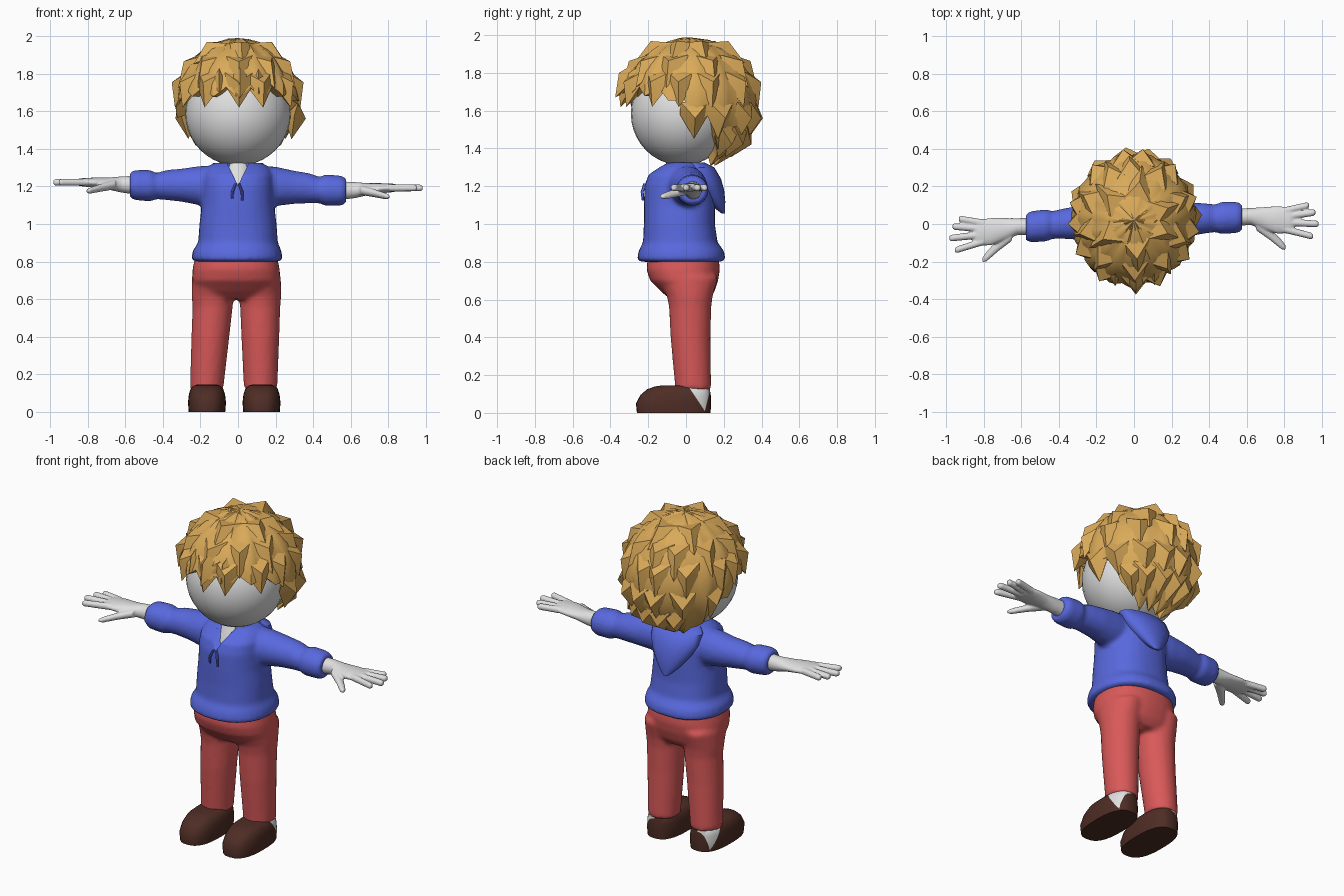
import bpy, bmesh, math, random
from mathutils import Vector

if "Cube" in bpy.data.objects:
    bpy.data.objects.remove(bpy.data.objects["Cube"])

random.seed(4)


def mat(name, rgb):
    m = bpy.data.materials.new(name)
    m.diffuse_color = (*rgb, 1)
    m.use_nodes = True
    m.node_tree.nodes["Principled BSDF"].inputs["Base Color"].default_value = m.diffuse_color
    return m


SKIN = mat("pale grey skin", (0.74, 0.74, 0.74))
HAIR = mat("golden hair", (0.70, 0.40, 0.10))
BLUE = mat("blue cloth", (0.098, 0.14, 0.73))
RED = mat("red cloth", (0.70, 0.10, 0.10))
BROWN = mat("brown leather", (0.076, 0.026, 0.018))


def finish(bm, name, *mats, angle=40, voxel=0, smooth=2):
    bmesh.ops.recalc_face_normals(bm, faces=bm.faces)
    me = bpy.data.meshes.new(name)
    bm.to_mesh(me)
    bm.free()
    ob = bpy.data.objects.new(name, me)
    bpy.context.collection.objects.link(ob)
    for m in mats:
        me.materials.append(m)
    me.polygons.foreach_set("use_smooth", [True] * len(me.polygons))
    if voxel:  # blend overlapping volumes into one skin
        r = ob.modifiers.new("blend", 'REMESH')
        r.mode, r.voxel_size, r.use_smooth_shade = 'VOXEL', voxel, True
        s = ob.modifiers.new("soften", 'SMOOTH')
        s.factor, s.iterations = 0.5, smooth
    else:
        bpy.ops.object.select_all(action='DESELECT')
        ob.select_set(True)
        bpy.context.view_layer.objects.active = ob
        bpy.ops.object.shade_smooth_by_angle(angle=math.radians(angle))
    return ob


def loft(bm, rings, axis='z', seg=24, power=2.0):
    """Rings are (x, y, z, r1, r2); cross-sections lie across the axis."""
    loops = []
    for x, y, z, r1, r2 in rings:
        loop = []
        for i in range(seg):
            a = math.tau * i / seg
            c, s = math.cos(a), math.sin(a)
            u = math.copysign(abs(c) ** (2 / power), c) * r1
            v = math.copysign(abs(s) ** (2 / power), s) * r2
            off = (u, v, 0) if axis == 'z' else (0, u, v)
            loop.append(bm.verts.new(Vector((x, y, z)) + Vector(off)))
        loops.append(loop)
    for p, q in zip(loops, loops[1:]):
        for i in range(seg):
            j = (i + 1) % seg
            bm.faces.new((p[i], p[j], q[j], q[i]))
    bm.faces.new(loops[0][::-1])
    bm.faces.new(loops[-1])


def on_side(side, rings):
    """Place right-arm rings on either side; the arms differ slightly in pose."""
    out = []
    for x, y, z, r1, r2 in rings:
        k = min(1, max(0, (x - 0.15) / 0.4))
        if side < 0:
            y, z = y - 0.05 * k - 0.06 * max(0, x - 0.55), z + 0.03 * k
        out.append((side * x, y, z, r1, r2))
    return out


# Head and neck
bm = bmesh.new()
bmesh.ops.create_uvsphere(bm, u_segments=32, v_segments=20, radius=1)
for v in bm.verts:
    v.co = Vector((v.co.x * 0.28, v.co.y * 0.272 - 0.02, v.co.z * 0.275 + 1.585))
finish(bm, "head", SKIN)
bm = bmesh.new()
loft(bm, [(0, -0.06, 1.16, .10, .10), (0, -0.05, 1.24, .10, .10),
          (0, -0.03, 1.30, .075, .08), (0, -0.02, 1.36, .07, .075)])
finish(bm, "neck", SKIN)

# Hair shell: rows run from the crown to a jagged edge
C, R = Vector((0, 0.02, 1.64)), Vector((0.325, 0.355, 0.345))
EDGE = [(0, 1.70), (45, 1.71), (70, 1.69), (90, 1.62), (110, 1.54), (122, 1.44),
        (132, 1.35), (155, 1.33), (180, 1.34)]


def edge_z(deg):
    d = abs((deg + 180) % 360 - 180)
    for (a, z0), (b, z1) in zip(EDGE, EDGE[1:]):
        if d <= b:
            return z0 + (z1 - z0) * (d - a) / (b - a)


def shell(deg, phi, k=1.0):
    a = math.radians(deg)
    d = Vector((math.sin(phi) * math.sin(a), -math.sin(phi) * math.cos(a), math.cos(phi)))
    return C + Vector((d.x * R.x, d.y * R.y, d.z * R.z)) * k


bm = bmesh.new()
COLS, ROWS = 60, 9
crown = bm.verts.new(shell(0, 0, 1.01))
cols = []
for i in range(COLS):
    deg = 360 * i / COLS
    lock = (0, 0.5, 1, 0.6)[(i + 2) % 4]
    zig = edge_z(deg) + 0.025 - 0.055 * lock
    pe = math.acos(max(-0.93, (zig - C.z) / R.z))
    col = []
    for j in range(1, ROWS + 1):
        t = j / ROWS
        k = 1 + 0.045 * (lock - 0.4) * t + random.uniform(-0.014, 0.014)
        col.append(bm.verts.new(shell(deg, pe * t, k)))
    col.append(bm.verts.new(shell(deg, pe - 0.05, 0.68)))
    cols.append(col)
for i in range(COLS):
    p, q = cols[i], cols[(i + 1) % COLS]
    bm.faces.new((crown, p[0], q[0]))
    for j in range(ROWS):
        bm.faces.new((p[j], p[j + 1], q[j + 1], q[j]))
finish(bm, "hair", HAIR, angle=35)

# Loose hair tufts lying on the shell
bm = bmesh.new()
TIERS = [(0.45, 6, 0.17), (0.85, 10, 0.17), (1.2, 13, 0.15), (1.7, 7, 0.15), (2.1, 5, 0.14)]
for phi, n, length in TIERS:
    for i in range(n):
        deg = 360 * (i + random.uniform(-0.25, 0.25)) / n
        if phi > 1.5:  # the lowest tiers only cover the back
            deg = 180 + (deg - 180) * (0.5 if phi < 2 else 0.26)
        p, q = shell(deg, phi - 0.15, 0.97), shell(deg, phi + length / 0.35, 1.035)
        n_out = (p - C).normalized()
        down = q - p
        across = down.cross(n_out).normalized()
        base = [p + across * 0.075, p + down * .35 + across * 0.075 - n_out * .01, q,
                p + down * .35 - across * 0.075 - n_out * .01, p - across * 0.075]
        vs = [bm.verts.new(c) for c in base]
        top = bm.verts.new(p + down * 0.45 + n_out * 0.06)
        low = bm.verts.new(p + down * 0.4 - n_out * 0.06)
        for j in range(5):
            bm.faces.new((vs[j], vs[(j + 1) % 5], top))
            bm.faces.new((vs[(j + 1) % 5], vs[j], low))
# Pointed fringe in the middle of the forehead
for x, w, tip in ((0.01, 0.07, 1.67), (-0.1, 0.06, 1.70), (0.11, 0.06, 1.69)):
    yb = -0.31 + abs(x) * 0.5
    ring = [bm.verts.new(c) for c in ((x - w, yb + .02, 1.76), (x, yb - .05, 1.80),
                                      (x + w, yb + .02, 1.76), (x, yb + .06, 1.74))]
    end, back = bm.verts.new((x, yb - 0.07, tip)), bm.verts.new((x, yb + 0.05, 1.86))
    for j in range(4):
        bm.faces.new((ring[j], ring[(j + 1) % 4], end))
        bm.faces.new((ring[(j + 1) % 4], ring[j], back))
finish(bm, "hair_tufts", HAIR, angle=50)

# Hooded top: torso and sleeves blended, with a V neck cut out
bm = bmesh.new()
loft(bm, [(-.005, -.025, .80, .225, .215), (-.005, -.025, .815, .243, .235),
          (-.005, -.025, .86, .235, .225), (0, -.03, .90, .212, .198),
          (0, -.035, 1.0, .205, .188), (0, -.035, 1.1, .193, .188),
          (0, -.035, 1.2, .19, .185), (0, -.035, 1.26, .185, .165),
          (0, -.02, 1.30, .165, .125), (0, -.01, 1.325, .13, .09)], seg=32, power=2.3)
for s in (-1, 1):
    loft(bm, on_side(s, [(.10, .0, 1.20, .10, .11), (.20, .01, 1.20, .10, .105),
                         (.30, .025, 1.195, .09, .088), (.38, .03, 1.19, .08, .08),
                         (.435, .03, 1.18, .074, .07), (.465, .032, 1.18, .086, .084),
                         (.55, .035, 1.177, .083, .08), (.575, .035, 1.177, .07, .066)]), 'x')
top = finish(bm, "hooded_top", BLUE, voxel=0.014)
bm = bmesh.new()
tri = [(-.075, 1.36), (.075, 1.36), (0, 1.205)]
f = [bm.verts.new((x, -.4, z)) for x, z in tri]
b = [bm.verts.new((x, -.09, z)) for x, z in tri]
bm.faces.new(f)
bm.faces.new(b[::-1])
for i in range(3):
    bm.faces.new((f[i], b[i], b[(i + 1) % 3], f[(i + 1) % 3]))
cutter = finish(bm, "neck_cutter", BLUE)
cutter.hide_render = True
cutter.hide_set(True)
cut = top.modifiers.new("v_neck", 'BOOLEAN')
cut.operation, cut.object = 'DIFFERENCE', cutter

# Hood hanging at the back
bm = bmesh.new()
loft(bm, [(0, .05, 1.325, .13, .05), (0, .075, 1.30, .16, .075), (0, .105, 1.24, .155, .08),
          (0, .13, 1.18, .125, .072), (0, .16, 1.12, .08, .048), (0, .185, 1.075, .04, .022),
          (0, .198, 1.055, .012, .008)])
finish(bm, "hood", BLUE)

# Drawstrings
bm = bmesh.new()
for x0, x1, z1 in ((-.012, -.03, 1.135), (.005, .022, 1.125)):
    loft(bm, [(x0, -.216, 1.215, .007, .01), (x1, -.232, 1.17, .008, .008),
              (x1, -.228, z1, .006, .006)], seg=8)
finish(bm, "drawstrings", BLUE)

# Hands
for s, name in ((-1, "left_hand"), (1, "right_hand")):
    bm = bmesh.new()
    loft(bm, on_side(s, [(.54, .035, 1.177, .046, .05), (.62, .04, 1.18, .045, .043),
                         (.69, .03, 1.185, .06, .032), (.76, .022, 1.19, .073, .027),
                         (.83, .02, 1.192, .07, .022), (.85, .02, 1.192, .06, .014)]), 'x')
    fingers = [((.80, .07), (.93, .10)), ((.82, .042), (.965, .062)),
               ((.82, .008), (.982, .0)), ((.80, -.028), (.952, -.066))]
    for (x0, y0), (x1, y1) in fingers:
        pts = [(0, .02), (.5, .019), (.92, .0185), (1, .012)]
        loft(bm, on_side(s, [(x0 + (x1 - x0) * t, y0 + (y1 - y0) * t, 1.192, r, r)
                             for t, r in pts]), 'x', 12)
    loft(bm, on_side(s, [(.65, .0, 1.18, .035, .026), (.72, -.05, 1.165, .034, .022),
                         (.785, -.11, 1.148, .026, .017), (.805, -.125, 1.145, .014, .01)]),
         'x', 12)
    finish(bm, name, SKIN, voxel=0.006)

# Trousers: seat and two legs blended
bm = bmesh.new()
loft(bm, [(-.01, -.015, .84, .215, .185), (-.01, -.015, .76, .232, .195),
          (-.01, -.01, .70, .235, .18), (-.01, .01, .64, .215, .14),
          (-.01, .02, .60, .16, .10)], seg=32, power=2.3)
for outer, inner, foot in ((-1, -.135, -.165), (1, .118, .12)):
    loft(bm, [(inner, .01, .72, .11, .16), (inner, .02, .62, .112, .122),
              (inner, .022, .56, .107, .112), (.6 * inner + .4 * foot, .024, .40, .101, .106),
              (foot, .037, .15, .09, .096), (foot, .037, .125, .09, .096)])
finish(bm, "trousers", RED, voxel=0.014, smooth=3)

# Shoes, each with a bare wedge at the outer heel
for s, x, name in ((-1, -.165, "left_shoe"), (1, .125, "right_shoe")):
    bm = bmesh.new()
    loft(bm, [(x, -.065, 0, .097, .195), (x, -.066, .05, .101, .199),
              (x, -.055, .095, .096, .186), (x, -.04, .125, .086, .166),
              (x, -.03, .14, .07, .135), (x, -.02, .146, .05, .1)], seg=32, power=2.6)
    apex = Vector((0, .10, .01))
    planes = [Vector((0, .12, .08)), Vector((0, .12, -.03))]
    for n in planes:
        bmesh.ops.bisect_plane(bm, geom=bm.verts[:] + bm.edges[:] + bm.faces[:],
                               plane_co=apex, plane_no=n)
    for f in bm.faces:
        d = f.calc_center_median() - apex
        if d.dot(planes[0]) > 0 and d.dot(planes[1]) < 0 and (d.x - x) * s > 0.01:
            f.material_index = 1
    finish(bm, name, BROWN, SKIN)
